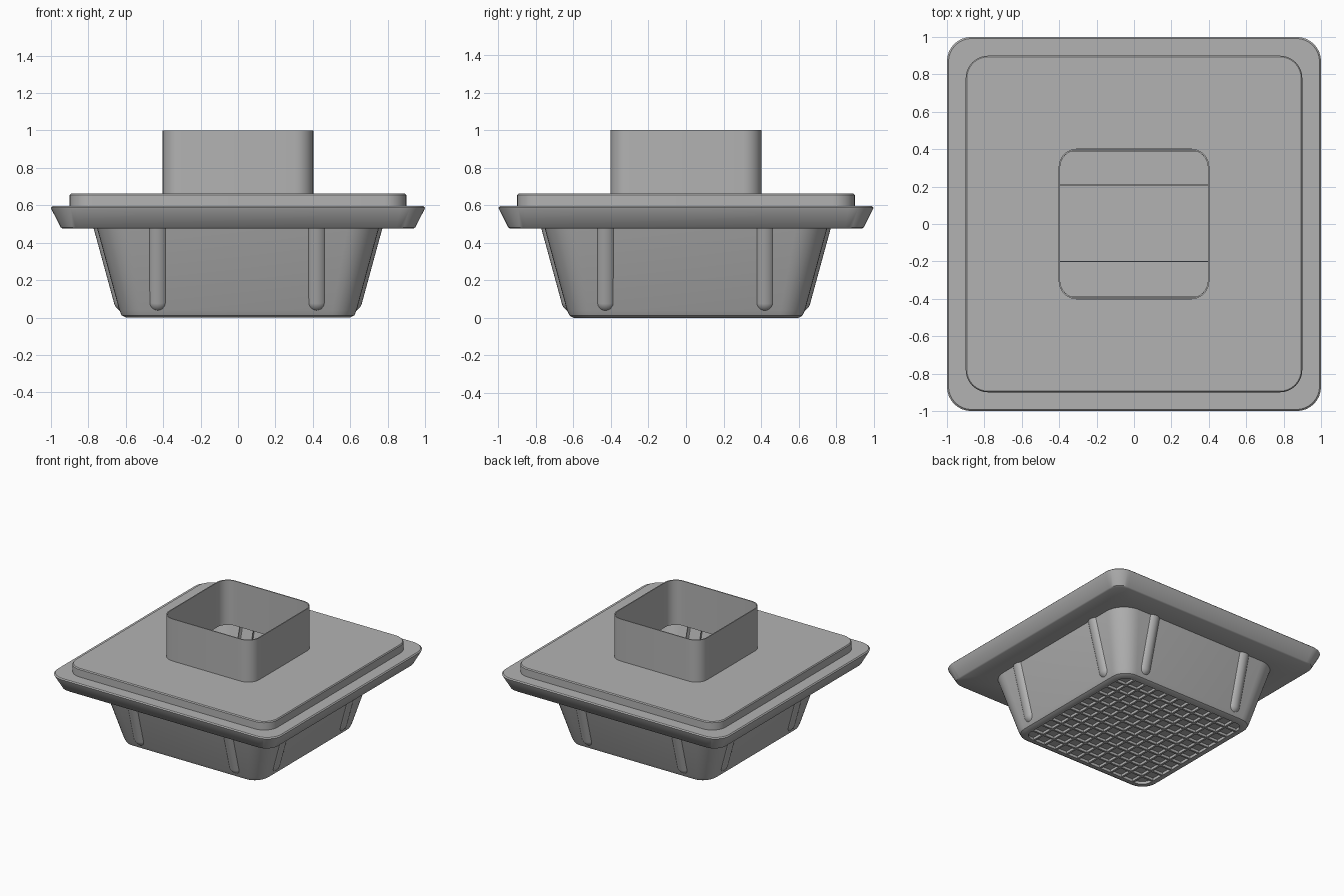
import bpy, bmesh, math
from mathutils import Vector, Matrix

if "Cube" in bpy.data.objects:
    bpy.data.objects.remove(bpy.data.objects["Cube"], do_unlink=True)

GREY = (0.45, 0.45, 0.45, 1)
grey = bpy.data.materials.new("plain grey")
grey.use_nodes = True
grey.diffuse_color = GREY
grey.node_tree.nodes["Principled BSDF"].inputs["Base Color"].default_value = GREY


def finish(bm, name, angle=32):
    mesh = bpy.data.meshes.new(name)
    bm.to_mesh(mesh)
    bm.free()
    obj = bpy.data.objects.new(name, mesh)
    bpy.context.collection.objects.link(obj)
    mesh.materials.append(grey)
    bpy.ops.object.select_all(action="DESELECT")
    obj.select_set(True)
    bpy.context.view_layer.objects.active = obj
    bpy.ops.object.shade_smooth_by_angle(angle=math.radians(angle))
    return obj


def rounded_square(bm, half, z, radius, steps=8):
    ring = []
    for corner in range(4):
        for i in range(steps + 1):
            a = math.pi / 2 * (corner + i / steps)
            mid = math.pi / 2 * (corner + 0.5)
            c = (half - radius) * math.sqrt(2)
            ring.append(bm.verts.new((c * math.cos(mid) + radius * math.cos(a),
                                      c * math.sin(mid) + radius * math.sin(a), z)))
    return ring


def loft(name, profile, closed=False):
    """Skin rounded squares given as (half width, height, corner radius)."""
    bm = bmesh.new()
    rings = [rounded_square(bm, *p) for p in profile]
    pairs = list(zip(rings, rings[1:]))
    if closed:
        pairs.append((rings[-1], rings[0]))
    for low, high in pairs:
        n = len(low)
        for i in range(n):
            j = (i + 1) % n
            bm.faces.new((low[i], low[j], high[j], high[i]))
    if not closed:
        bm.faces.new(rings[0][::-1])
        bm.faces.new(rings[-1])
    bmesh.ops.recalc_face_normals(bm, faces=bm.faces)
    return finish(bm, name)


def add_box(bm, center, size):
    matrix = Matrix.Translation(center) @ Matrix.Diagonal((*size, 1))
    bmesh.ops.create_cube(bm, size=1, matrix=matrix)


# Tapered hollow basin with a softened bottom edge
loft("basin", [(0.57, 0.0, 0.08), (0.6, 0.0, 0.1), (0.622, 0.012, 0.12),
               (0.635, 0.04, 0.13), (0.757, 0.49, 0.17), (0.742, 0.49, 0.16),
               (0.62, 0.04, 0.12), (0.57, 0.025, 0.08)], closed=True)
loft("basin_floor", [(0.575, 0.022, 0.08), (0.575, 0.032, 0.08)])

# Flared flange, raised cover and open neck, all hollow
loft("flange", [(0.75, 0.475, 0.16), (0.937, 0.475, 0.1), (0.948, 0.482, 0.1),
                (0.998, 0.58, 0.13), (1.0, 0.587, 0.13), (0.992, 0.595, 0.125),
                (0.75, 0.595, 0.16)], closed=True)
loft("cover", [(0.74, 0.59, 0.15), (0.9, 0.59, 0.12), (0.9, 0.654, 0.12),
               (0.894, 0.662, 0.115), (0.397, 0.662, 0.1), (0.397, 0.64, 0.1),
               (0.74, 0.64, 0.15)], closed=True)
loft("neck", [(0.403, 0.64, 0.1), (0.403, 1.0, 0.1),
              (0.395, 1.0, 0.092), (0.395, 0.64, 0.092)], closed=True)

# Round-ended ribs, two on each sloping wall
bm = bmesh.new()
radius = 0.06
foot, head = Vector((0, -0.604, 0.09)), Vector((0, -0.716, 0.5))
axis = head - foot
tilt = axis.to_track_quat("Z", "Y").to_matrix().to_4x4()
bmesh.ops.create_cone(bm, cap_ends=False, segments=24, radius1=radius, radius2=radius,
                      depth=axis.length, matrix=Matrix.Translation((foot + head) / 2) @ tilt)
bmesh.ops.create_uvsphere(bm, u_segments=24, v_segments=16, radius=radius,
                          matrix=Matrix.Translation(foot) @ tilt)
bmesh.ops.bisect_plane(bm, geom=bm.verts[:] + bm.edges[:] + bm.faces[:],
                       plane_co=foot, plane_no=-axis.cross(Vector((1, 0, 0))) if
                       axis.cross(Vector((1, 0, 0))).y > 0 else axis.cross(Vector((1, 0, 0))),
                       clear_inner=True)
rib = bpy.data.meshes.new("rib")
bm.to_mesh(rib)
bm.free()
bm = bmesh.new()
for side in range(4):
    for x in (-0.43, 0.42):
        start = len(bm.verts)
        bm.from_mesh(rib)
        bm.verts.ensure_lookup_table()
        place = Matrix.Rotation(side * math.pi / 2, 4, "Z") @ Matrix.Translation((x, 0, 0))
        bmesh.ops.transform(bm, matrix=place, verts=bm.verts[start:])
finish(bm, "wall_ribs", 40)
bpy.data.meshes.remove(rib)

# Square lattice under the floor
bm = bmesh.new()
cells, span = 11, 1.15
for i in range(1, cells):
    p = span * (i / cells - 0.5)
    add_box(bm, (p, 0, 0.013), (0.016, span, 0.022))
    add_box(bm, (0, p, 0.013), (span, 0.016, 0.022))
finish(bm, "floor_lattice")

# Low strips across the inside of the floor
bm = bmesh.new()
for y in (-0.39, -0.2, 0.21, 0.39):
    add_box(bm, (0, y, 0.036), (1.16, 0.006, 0.012))
finish(bm, "floor_strips")
